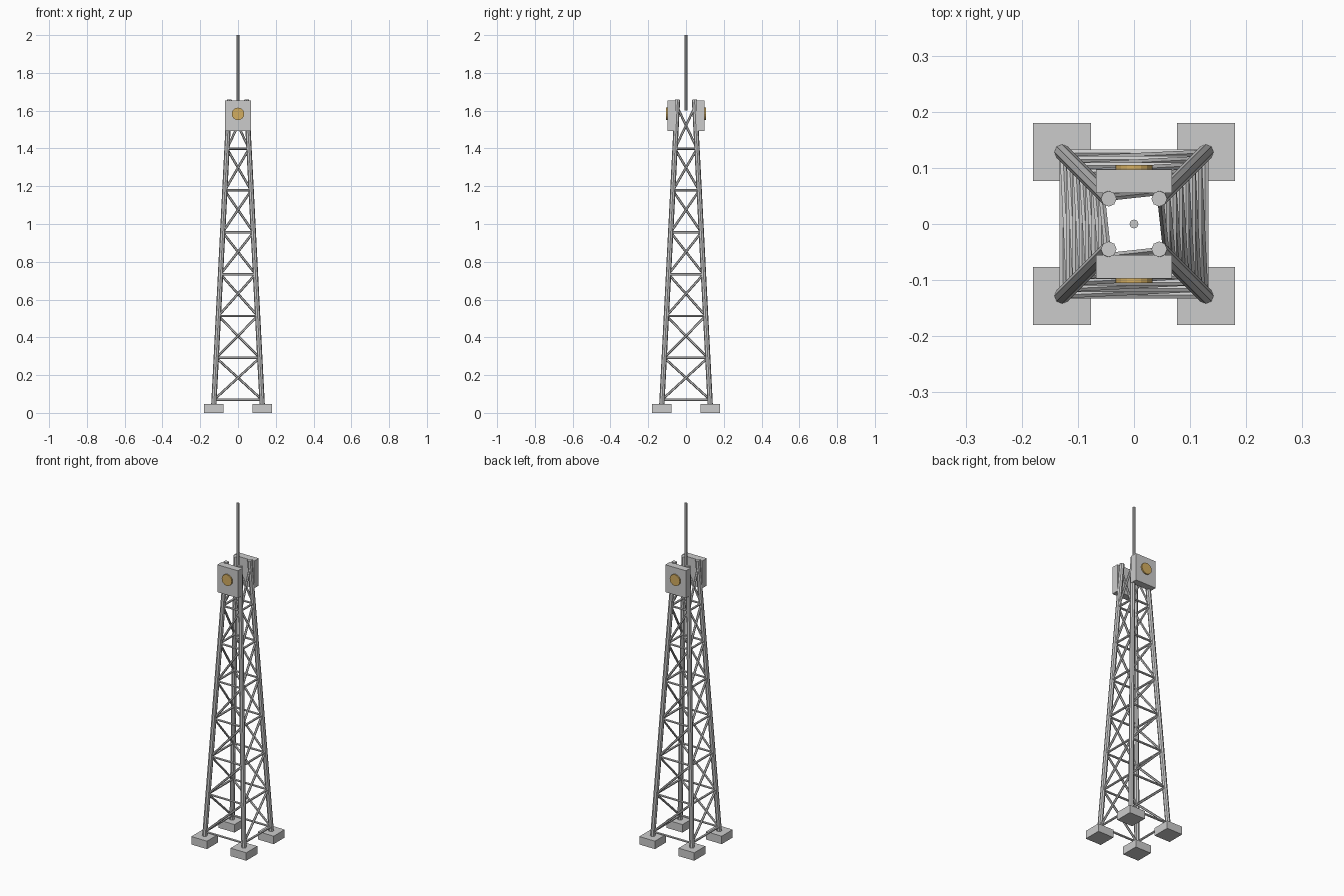
import bpy
from mathutils import Vector

if "Cube" in bpy.data.objects:
    bpy.data.objects.remove(bpy.data.objects["Cube"])

CORNERS = [(-1, -1), (1, -1), (1, 1), (-1, 1)]
LEG_LOW, LEG_HIGH = (0.128, 0.045), (0.045, 1.658)   # (offset, height)


def box(name, centre, size):
    bpy.ops.mesh.primitive_cube_add(size=1, location=centre)
    ob = bpy.context.object
    ob.name = name
    ob.scale = size
    return ob


def rod(name, a, b, radius, sides):
    a, b = Vector(a), Vector(b)
    d = b - a
    bpy.ops.mesh.primitive_cylinder_add(vertices=sides, radius=radius, depth=d.length,
                                        location=(a + b) / 2)
    ob = bpy.context.object
    ob.name = name
    ob.rotation_euler = d.to_track_quat('Z', 'Y').to_euler()
    return ob


def leg_point(i, z):
    # point on the centre line of leg i at height z
    t = (z - LEG_LOW[1]) / (LEG_HIGH[1] - LEG_LOW[1])
    r = LEG_LOW[0] + t * (LEG_HIGH[0] - LEG_LOW[0])
    cx, cy = CORNERS[i % 4]
    return (cx * r, cy * r, z)


gold = bpy.data.materials.new("gold")
gold.diffuse_color = (0.65, 0.42, 0.12, 1)
gold.use_nodes = True
gold.node_tree.nodes["Principled BSDF"].inputs["Base Color"].default_value = gold.diffuse_color

# Footings and tapering legs
for i, (cx, cy) in enumerate(CORNERS):
    box("footing", (cx * 0.1285, cy * 0.1285, 0.0235), (0.103, 0.103, 0.047))
    rod("leg", leg_point(i, 0.03), leg_point(i, LEG_HIGH[1]), 0.014, 8)

# Lattice: one horizontal and one diagonal per face in each bay
BAYS, Z0, STEP = 7, 0.07, 0.2215
for k in range(BAYS):
    z = Z0 + k * STEP
    for i in range(4):
        rod("horizontal_brace", leg_point(i, z), leg_point(i + 1, z), 0.0065, 6)
        rod("diagonal_brace", leg_point(i, z), leg_point(i + 1, z + STEP), 0.0065, 6)

# Equipment boxes with round gold discs, front and back
for s in (-1, 1):
    box("equipment_box", (0, s * 0.076, 1.573), (0.135, 0.042, 0.162))
    disc = rod("disc", (0, s * 0.09, 1.583), (0, s * 0.105, 1.583), 0.033, 16)
    disc.data.materials.append(gold)

# Mast
rod("mast", (0, 0, 1.6), (0, 0, 2.0), 0.008, 8)
